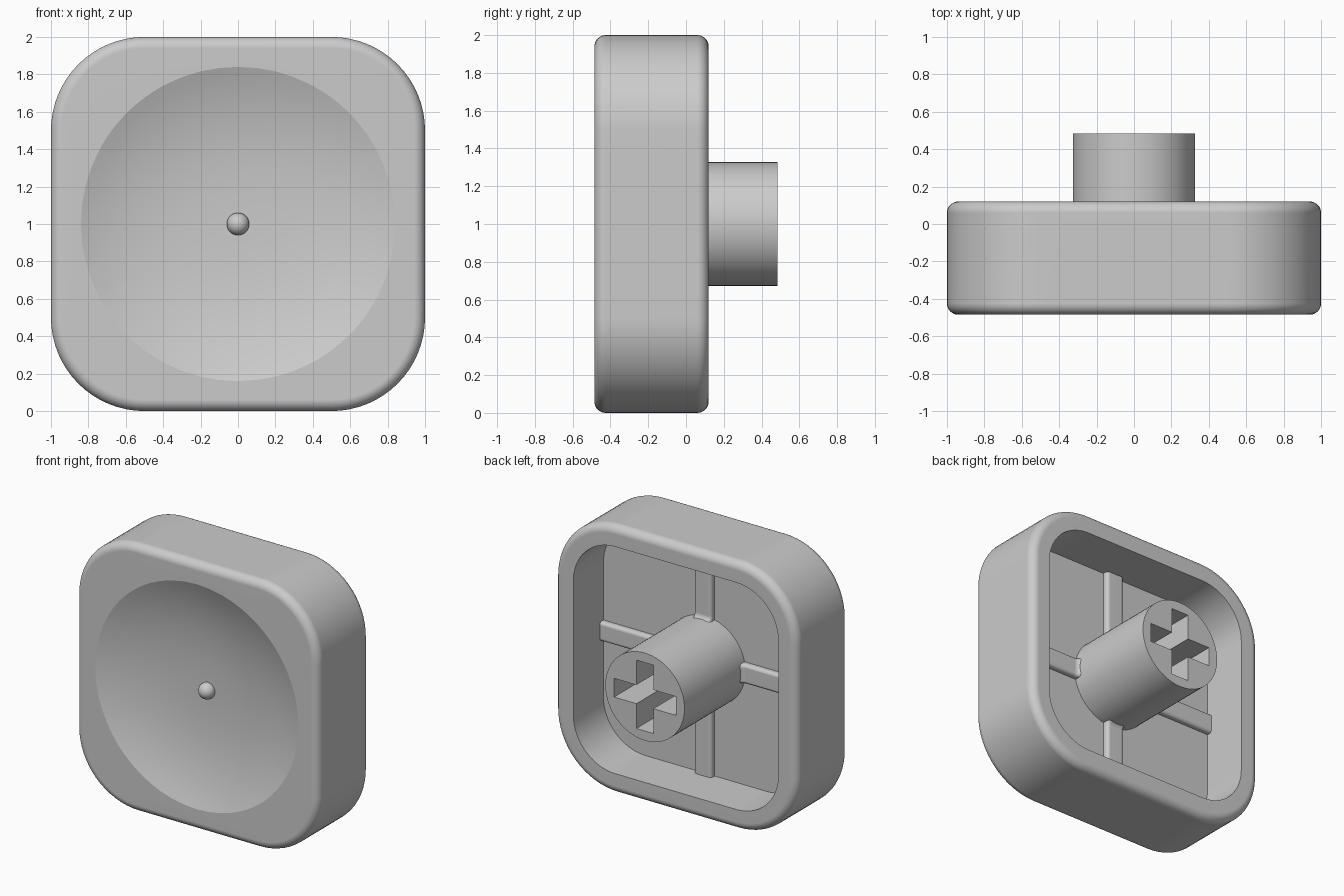
import bpy, bmesh
from math import sin, cos, pi, atan2
from mathutils import Matrix, Vector

cube = bpy.data.objects.get("Cube")
if cube:
    bpy.data.objects.remove(cube, do_unlink=True)

grey = bpy.data.materials.new("plain grey")
grey.use_nodes = True
grey.diffuse_color = (0.6, 0.6, 0.6, 1)
grey.node_tree.nodes["Principled BSDF"].inputs["Base Color"].default_value = grey.diffuse_color

FRONT, BACK, STEM_END = -0.485, 0.12, 0.485
FLOOR = -0.235
FILLET = 0.06
DISH_R, DISH_DEPTH, DISH_POWER = 0.84, 0.13, 2.6
HOLLOW = 0.847
STEM_R = 0.327
CENTRE = Vector((0, 0, 1))


def finish(name, bm, smooth=True):
    """Turn a bmesh into a shaded, coloured object."""
    bmesh.ops.recalc_face_normals(bm, faces=bm.faces)
    mesh = bpy.data.meshes.new(name)
    bm.to_mesh(mesh)
    bm.free()
    mesh.materials.append(grey)
    ob = bpy.data.objects.new(name, mesh)
    bpy.context.collection.objects.link(ob)
    if smooth:
        shade(ob)
    return ob


def shade(ob):
    """Smooth the curves and keep the flat faces evenly shaded."""
    bpy.ops.object.select_all(action='DESELECT')
    ob.select_set(True)
    bpy.context.view_layer.objects.active = ob
    bpy.ops.object.shade_smooth_by_angle(angle=pi / 12)
    ob.modifiers.new("even_shading", 'WEIGHTED_NORMAL').keep_sharp = True


def prism(bm, points, direction):
    """Extrude a closed outline along a direction."""
    face = bm.faces.new([bm.verts.new(p) for p in points])
    new = bmesh.ops.extrude_face_region(bm, geom=[face])["geom"]
    bmesh.ops.translate(bm, vec=direction,
                        verts=[v for v in new if isinstance(v, bmesh.types.BMVert)])


def rounded_square(half, radius, arc=16, straight=8):
    """Outline in x and z; each side starts with a corner arc."""
    pts = []
    c = half - radius
    for side in range(4):
        turn = Matrix.Rotation(side * pi / 2, 2)
        quarter = [Vector((c + radius * cos(i / arc * pi / 2),
                           c + radius * sin(i / arc * pi / 2))) for i in range(arc + 1)]
        quarter += [Vector((c - 2 * c * i / straight, half)) for i in range(1, straight)]
        pts += [turn @ p for p in quarter]
    return pts


# Body: one loft from the dish, round the outside and into the hollow back
rings = []
angles = [atan2(p.y, p.x) for p in rounded_square(1, 0.5)]
for i in range(1, 17):
    r = DISH_R * i / 16
    y = FRONT + DISH_DEPTH * (1 - (i / 16) ** DISH_POWER)
    rings.append(([Vector((r * cos(a), r * sin(a))) for a in angles], y))
for edge, sign in ((FRONT, 1), (BACK, -1)):
    for i in range(9):
        a = (i if sign > 0 else 8 - i) / 8 * pi / 2
        grow = FILLET * (1 - sin(a))
        rings.append((rounded_square(1 - grow, 0.5 - grow),
                      edge + sign * FILLET * (1 - cos(a))))
for y in (BACK, FLOOR):
    rings.append((rounded_square(HOLLOW, HOLLOW - 0.5), y))

bm = bmesh.new()
loops = [[bm.verts.new((p.x, y, p.y + 1)) for p in pts] for pts, y in rings]
n = len(angles)
for a, b in zip(loops, loops[1:]):
    for i in range(n):
        j = (i + 1) % n
        bm.faces.new((a[i], a[j], b[j], b[i]))
tip = bm.verts.new((0, FRONT + DISH_DEPTH, 1))
for i in range(n):
    bm.faces.new((tip, loops[0][i], loops[0][(i + 1) % n]))
bm.faces.new(loops[-1])
finish("cap_body", bm)

# Small round bump in the dish
bm = bmesh.new()
bmesh.ops.create_uvsphere(bm, u_segments=32, v_segments=16, radius=0.06,
                          matrix=Matrix.Translation((0, FRONT + DISH_DEPTH - 0.01, 1)))
finish("centre_bump", bm)

# Stem with a cross-shaped socket
bm = bmesh.new()
ring = [CENTRE + Vector((STEM_R * cos(i * pi / 32), FLOOR, STEM_R * sin(i * pi / 32)))
        for i in range(64)]
prism(bm, ring, (0, STEM_END - FLOOR, 0))
stem = finish("stem", bm, smooth=False)

ARM, HALF_W = 0.255, 0.07
bm = bmesh.new()
cross = []
for side in range(4):
    turn = Matrix.Rotation(-side * pi / 2, 3, 'Y')
    for x, z in ((ARM, -HALF_W), (ARM, HALF_W), (HALF_W, HALF_W)):
        cross.append(CENTRE + turn @ Vector((x, 0, z)))
prism(bm, cross, (0, 1, 0))
cutter = finish("socket_cutter", bm, smooth=False)
cutter.hide_render = True

cut = stem.modifiers.new("socket", 'BOOLEAN')
cut.operation = 'DIFFERENCE'
cut.solver = 'EXACT'
cut.object = cutter
bpy.context.view_layer.objects.active = stem
bpy.ops.object.modifier_apply(modifier=cut.name)
bpy.data.objects.remove(cutter, do_unlink=True)
shade(stem)

# Four round-edged floor ribs, each curving up into the stem
RIB_TOP, RIB_W, CURVE, ROUND = FLOOR + 0.042, 0.145, 0.045, 0.025
start = STEM_R - 0.012
outline = [(0.25, FLOOR - 0.005), (HOLLOW + 0.01, FLOOR - 0.005), (HOLLOW + 0.01, RIB_TOP)]
outline += [(start + CURVE * (1 - sin(i / 8 * pi / 2)),
             RIB_TOP + CURVE * (1 - cos(i / 8 * pi / 2))) for i in range(9)]
outline.append((0.25, RIB_TOP + CURVE))
for side, name in enumerate(("left_rib", "lower_rib", "right_rib", "upper_rib")):
    bm = bmesh.new()
    prism(bm, [(u, y, -RIB_W / 2) for u, y in outline], (0, 0, RIB_W))
    long_edges = [e for e in bm.edges
                  if abs(e.verts[0].co.z - e.verts[1].co.z) < 0.001
                  and min(v.co.y for v in e.verts) > RIB_TOP - 0.001]
    bmesh.ops.bevel(bm, geom=long_edges, offset=ROUND, segments=6, profile=0.5,
                    affect='EDGES', clamp_overlap=False)
    bm.transform(Matrix.Translation(CENTRE) @ Matrix.Rotation(side * pi / 2, 4, 'Y'))
    finish(name, bm)
